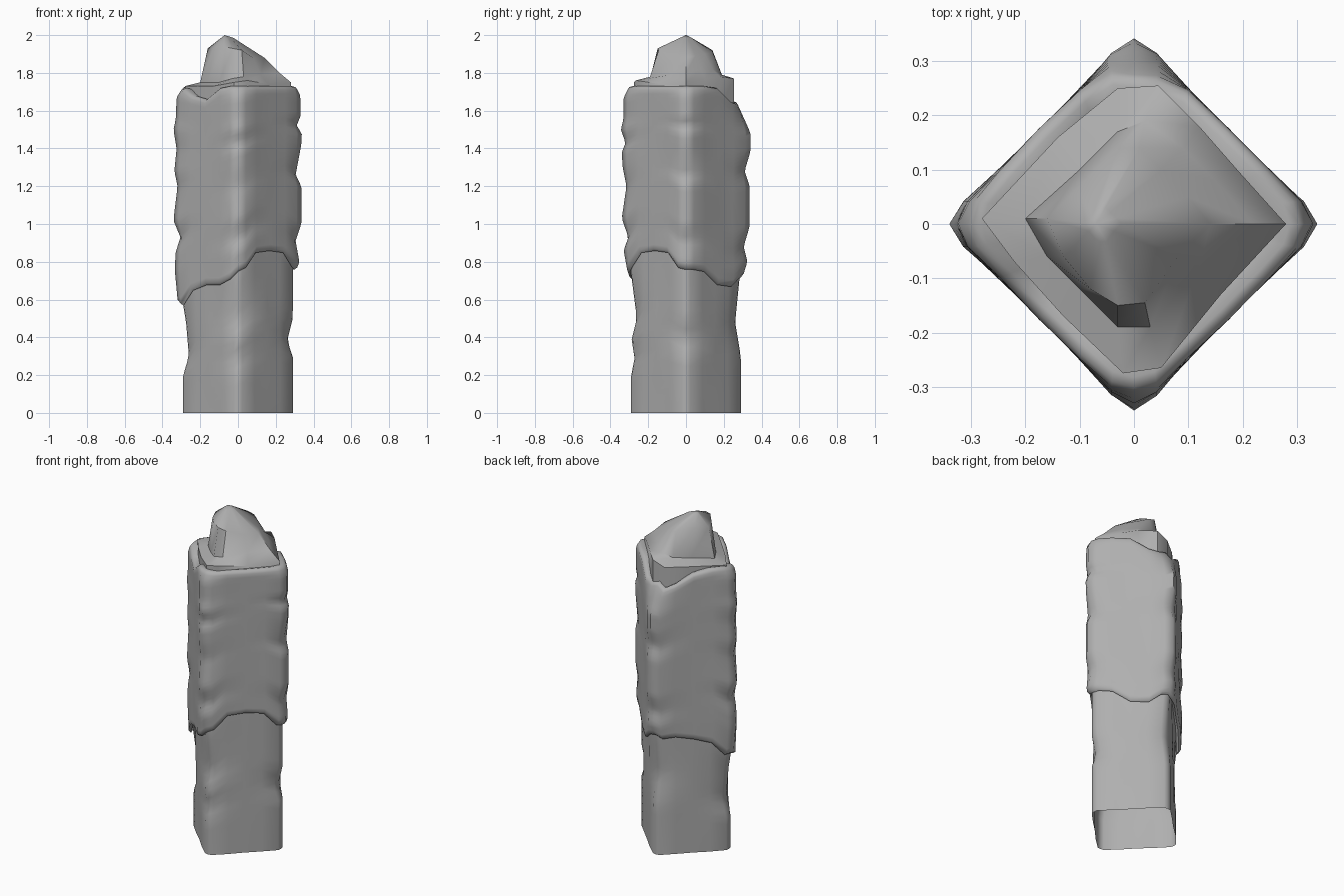
import bpy, bmesh
from math import sin

# Corner radius profiles (z, r) for +x, +y, -x, -y
POST = [
    [(0, .29), (.3, .29), (.38, .26), (.5, .29), (.9, .29)],
    [(0, .29), (.3, .29), (.48, .26), (.73, .285), (.9, .29)],
    [(0, .29), (.2, .29), (.3, .26), (.48, .275), (.6, .295), (.9, .29)],
    [(0, .29), (.2, .29), (.3, .27), (.38, .29), (.5, .26), (.73, .29), (.9, .29)]]
SLEEVE = [
    [(.76, .31), (.8, .325), (.91, .305), (1, .335), (1.2, .335), (1.26, .305),
     (1.42, .335), (1.48, .338), (1.52, .31), (1.57, .33), (1.68, .33), (1.72, .31)],
    [(.72, .30), (.8, .325), (.88, .305), (.98, .335), (1.2, .337), (1.28, .31),
     (1.38, .34), (1.48, .342), (1.53, .32), (1.63, .275)],
    [(.6, .32), (.76, .335), (.85, .33), (.93, .305), (1.02, .342), (1.2, .32),
     (1.28, .337), (1.4, .325), (1.5, .342), (1.55, .33), (1.67, .325), (1.71, .30)],
    [(.75, .31), (.86, .33), (.93, .305), (1.03, .34), (1.2, .315), (1.3, .335),
     (1.38, .34), (1.43, .32), (1.5, .345), (1.56, .33), (1.67, .33), (1.71, .31)]]
# Ragged hem and top heights around the 24 ring points
HEM = [.77, .77, .76, .69, .68, .73, .74, .72, .73, .71, .68, .60,
       .60, .58, .66, .69, .69, .72, .76, .78, .86, .87, .86, .78]
TOP = [1.71, 1.71, 1.71, 1.70, 1.63, 1.62, 1.63, 1.60, 1.63, 1.69, 1.71, 1.71,
       1.70, 1.70, 1.66, 1.64, 1.70, 1.71, 1.71, 1.71, 1.71, 1.71, 1.71, 1.71]
DIRS = [(1, 0), (0, 1), (-1, 0), (0, -1)]

stone = bpy.data.materials.new("dark_grey")
stone.diffuse_color = (.43, .43, .43, 1)


def lookup(prof, z):
    if z <= prof[0][0]:
        return prof[0][1]
    for (a, ra), (b, rb) in zip(prof, prof[1:]):
        if z <= b:
            return ra + (rb - ra) * (z - a) / (b - a)
    return prof[-1][1]


def point(i, z, profs, blunt, flat, shoulder):
    """Ring point i: corner, shoulder, three face points, next shoulder."""
    k, j = divmod(i, 6)
    (ax, ay), (bx, by) = DIRS[k], DIRS[(k + 1) % 4]
    ra, rb = lookup(profs[k], z), lookup(profs[(k + 1) % 4], z)
    if j == 0:
        p, q = ra, 0
    elif j == 1:
        p, q = shoulder(ra), blunt
    elif j == 5:
        p, q = blunt, shoulder(rb)
    else:
        t = (j - 1) / 4
        s = flat + .003 * sin(9 * z + 2 * i)
        p, q = s * (1 - t) * .86 + s * .07, s * t * .86 + s * .07
    return (ax * p + bx * q, ay * p + by * q, z)


def loft(name, rings, peak=None, angle=.7):
    """Skin closed rings of equal size, with an optional apex."""
    bm = bmesh.new()
    vs = [[bm.verts.new(p) for p in r] for r in rings]
    n = len(rings[0])
    for a, b in zip(vs, vs[1:]):
        for i in range(n):
            j = (i + 1) % n
            bm.faces.new((a[i], a[j], b[j], b[i]))
    if peak:
        top = bm.verts.new(peak)
        for i in range(n):
            bm.faces.new((vs[-1][i], vs[-1][(i + 1) % n], top))
    me = bpy.data.meshes.new(name)
    bm.to_mesh(me)
    bm.free()
    me.materials.append(stone)
    ob = bpy.data.objects.new(name, me)
    bpy.context.collection.objects.link(ob)
    bpy.ops.object.select_all(action='DESELECT')
    ob.select_set(True)
    bpy.context.view_layer.objects.active = ob
    bpy.ops.object.shade_smooth_by_angle(angle=angle)


def shrink(ring, s, dz):
    return [(x * s, y * s, z + dz) for x, y, z in ring]


# Lower post, open at the bottom, reaching up under the sleeve
N = 16
post = [[point(i, (HEM[i] + .02) * f / N, POST, .022, .31, lambda r: r - .004)
         for i in range(24)] for f in range(N + 1)]
loft("lower_post", post, angle=1.0)

# Ragged outer sleeve with a rounded hem and top lip
N = 40
body = [[point(i, HEM[i] + (TOP[i] - HEM[i]) * f / N, SLEEVE, .042, .348,
               lambda r: min(r - .006, .5 * r + .144))
         for i in range(24)] for f in range(N + 1)]
hem = [shrink(body[0], .89, .02), shrink(body[0], .95, -.012)]
lip = [shrink(body[-1], .97, .014), shrink(body[-1], .91, .02),
       shrink(body[-1], .80, .012), shrink(body[-1], .6, .0)]
loft("ragged_sleeve", hem + body + lip, angle=1.1)

# Rocky cap: rim, ledge and off-centre peak
rim = [(.28, 0, 1.75), (.19, .1, 1.77), (.12, .18, 1.78), (.045, .255, 1.77),
       (-.03, .25, 1.74), (-.14, .16, 1.74), (-.28, .01, 1.73), (-.22, -.07, 1.73),
       (-.13, -.17, 1.73), (-.02, -.275, 1.75), (.05, -.265, 1.76), (.16, -.13, 1.74)]
base = [(.22, 0, 1.80), (.15, .08, 1.82), (.09, .14, 1.82), (.02, .19, 1.79),
        (-.03, .17, 1.77), (-.1, .1, 1.76), (-.2, .01, 1.75), (-.16, -.06, 1.75),
        (-.1, -.12, 1.75), (-.03, -.19, 1.77), (.03, -.19, 1.78), (.12, -.08, 1.79)]
crown = [(.14, 0, 1.88), (.1, .05, 1.89), (.05, .1, 1.90), (.01, .14, 1.91),
         (-.03, .14, 1.92), (-.1, .07, 1.93), (-.16, .01, 1.93), (-.13, -.06, 1.93),
         (-.08, -.12, 1.94), (-.03, -.15, 1.93), (.02, -.145, 1.92), (.08, -.06, 1.88)]
foot = [(x, y, 1.62) for x, y, z in rim]
tip = [(-.07 + (x + .07) * .22, y * .22, 1.985) for x, y, z in crown]
loft("rocky_cap", [foot, rim, base, crown, tip], (-.07, 0, 2.0), angle=.85)
